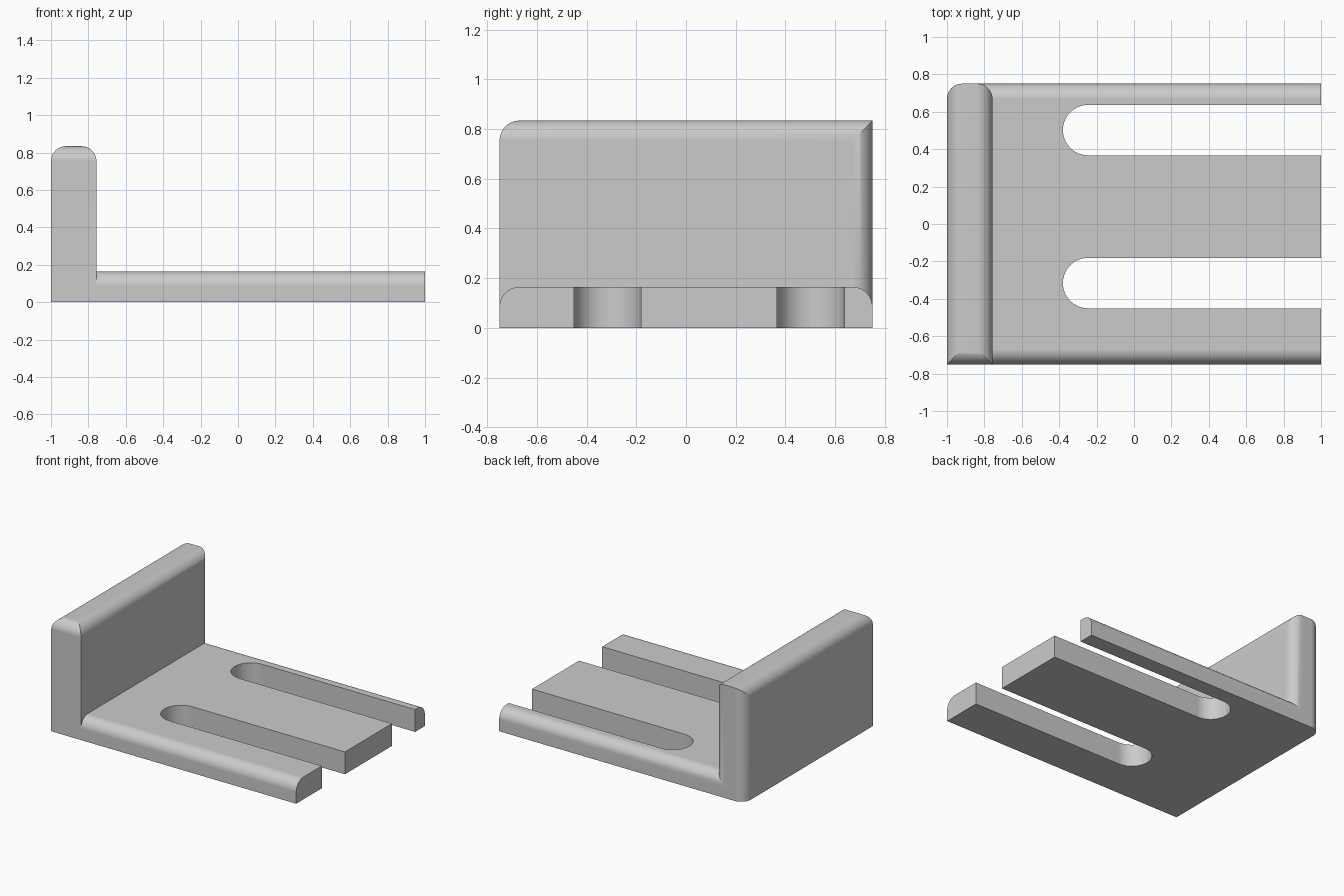
import bpy, bmesh, math
from mathutils import Vector

cube = bpy.data.objects.get("Cube")
if cube:
    bpy.data.objects.remove(cube, do_unlink=True)

# Overall sizes
HALF_Y = 0.75
WALL_X, WALL_Z = -0.757, 0.834
PLATE_Z = 0.165
R = 0.08
SLOT_R = 0.135
FAR = 2.0

grey = bpy.data.materials.new("grey")
grey.use_nodes = True
colour = (0.6, 0.6, 0.6, 1)
grey.diffuse_color = colour
grey.node_tree.nodes["Principled BSDF"].inputs["Base Color"].default_value = colour


def outline(corners, steps=10):
    """Right-angled outline from (u, v, radius) corners, filleting where radius > 0."""
    pts = []
    for i, (u, v, r) in enumerate(corners):
        p = Vector((u, v))
        if r == 0:
            pts.append(p)
            continue
        to_prev = (Vector(corners[i - 1][:2]) - p).normalized()
        to_next = (Vector(corners[(i + 1) % len(corners)][:2]) - p).normalized()
        centre = p + r * (to_prev + to_next)
        for k in range(steps + 1):
            a = math.pi / 2 * k / steps
            pts.append(centre - r * (to_next * math.cos(a) + to_prev * math.sin(a)))
    return pts


def box_outline(u0, u1, v0, v1, radii):
    """Rectangle outline; radii run counter-clockwise from the low corner."""
    ends = [(u0, v0), (u1, v0), (u1, v1), (u0, v1)]
    return outline([(u, v, r) for (u, v), r in zip(ends, radii)])


def prism(name, pts, axis, lo, hi):
    """Extrude an outline along x, y or z."""
    place = {"x": lambda p, w: (w, p.x, p.y),
             "y": lambda p, w: (p.x, w, p.y),
             "z": lambda p, w: (p.x, p.y, w)}[axis]
    bm = bmesh.new()
    face = bm.faces.new([bm.verts.new(place(p, lo)) for p in pts])
    new = bmesh.ops.extrude_face_region(bm, geom=[face])["geom"]
    shift = Vector(place(Vector((0, 0)), hi - lo))
    bmesh.ops.translate(bm, vec=shift, verts=[g for g in new if isinstance(g, bmesh.types.BMVert)])
    bmesh.ops.recalc_face_normals(bm, faces=bm.faces)
    mesh = bpy.data.meshes.new(name)
    bm.to_mesh(mesh)
    bm.free()
    mesh.materials.append(grey)
    obj = bpy.data.objects.new(name, mesh)
    bpy.context.collection.objects.link(obj)
    return obj


def select(obj):
    bpy.ops.object.select_all(action="DESELECT")
    obj.select_set(True)
    bpy.context.view_layer.objects.active = obj


def combine(obj, other, operation):
    """Apply a boolean and remove the helper."""
    mod = obj.modifiers.new("cut", "BOOLEAN")
    mod.operation, mod.solver, mod.object = operation, "EXACT", other
    select(obj)
    bpy.ops.object.modifier_apply(modifier=mod.name)
    bpy.data.objects.remove(other, do_unlink=True)


# Upright wall: rounded top, rounded front top edge, rounded rear uprights
bracket = prism("angle_bracket", box_outline(-1, WALL_X, 0, WALL_Z, (0, 0, R, R)),
                "y", -FAR, FAR)
side = prism("wall_side_shape", box_outline(-HALF_Y, FAR, -FAR, WALL_Z, (0, 0, 0, R)),
             "x", -FAR, FAR)
plan = prism("wall_plan_shape", box_outline(-FAR, FAR, -FAR, HALF_Y, (0, 0, 0, 0)),
             "z", -FAR, FAR)
combine(bracket, side, "INTERSECT")
bpy.data.objects.remove(plan, do_unlink=True)
plan = prism("wall_plan_shape", box_outline(-1, WALL_X, -FAR, HALF_Y, (0, 0, R, R)),
             "z", -FAR, FAR)
combine(bracket, plan, "INTERSECT")

# Base plate with rounded long edges
plate = prism("base_plate", box_outline(-HALF_Y, HALF_Y, 0, PLATE_Z, (0, 0, R, R)),
              "x", -0.88, 1)

# Two open slots with round inner ends
for y in (-0.316, 0.502):
    rad = SLOT_R - 0.0005
    slot = prism("slot_cutter", box_outline(-0.38, FAR, y - SLOT_R, y + SLOT_R, (rad, 0, 0, rad)),
                 "z", -FAR, FAR)
    combine(plate, slot, "DIFFERENCE")

combine(bracket, plate, "UNION")

# Smooth fillets, flat faces kept flat
select(bracket)
bpy.ops.object.shade_smooth_by_angle(angle=math.radians(25))
weighted = bracket.modifiers.new("flat_face_normals", "WEIGHTED_NORMAL")
weighted.keep_sharp = True
